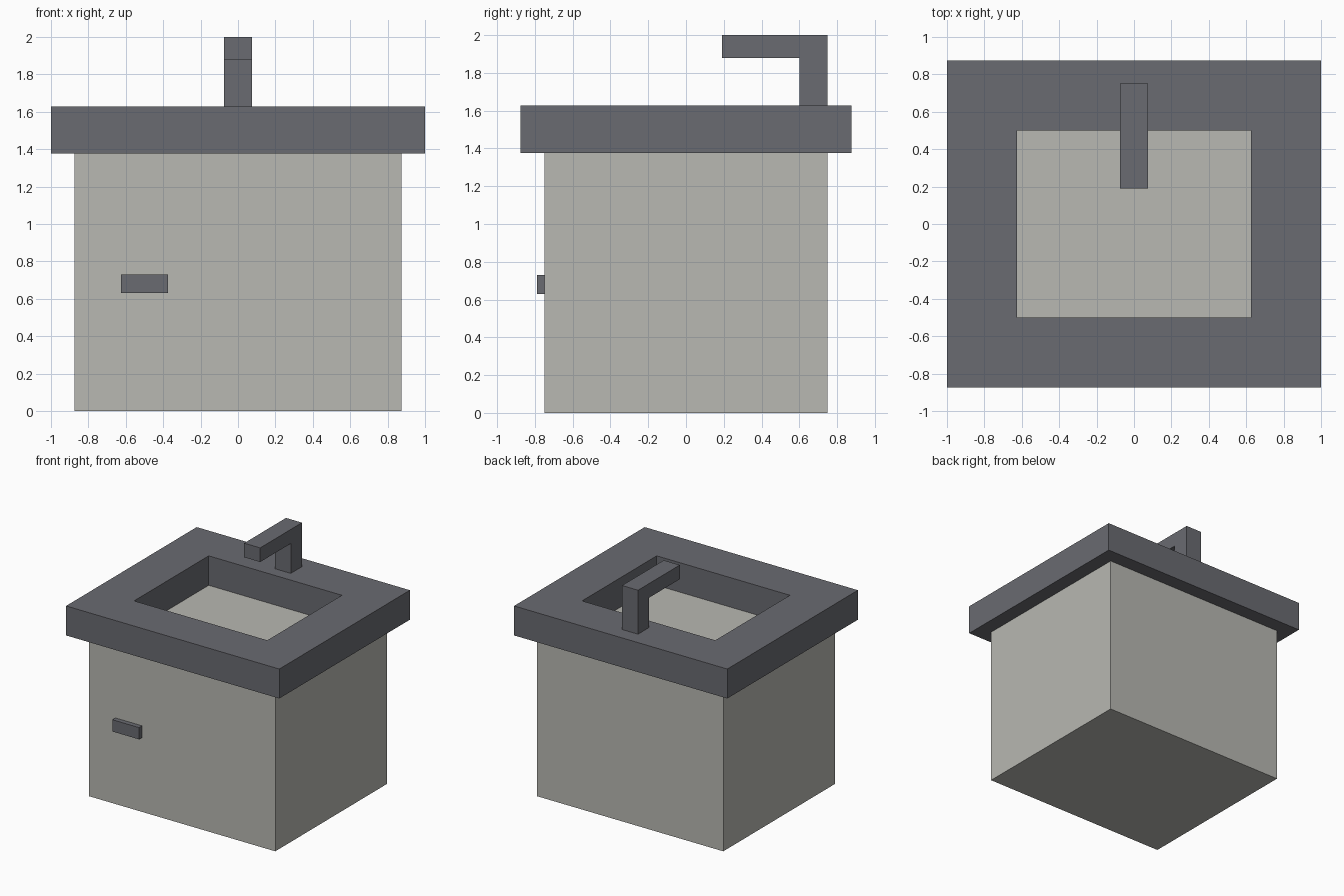
import bpy
import bmesh

if "Cube" in bpy.data.objects:
    bpy.data.objects.remove(bpy.data.objects["Cube"])


def material(name, rgb):
    mat = bpy.data.materials.new(name)
    mat.diffuse_color = (*rgb, 1.0)
    mat.use_nodes = True
    mat.node_tree.nodes["Principled BSDF"].inputs["Base Color"].default_value = mat.diffuse_color
    return mat


STONE = material("pale_grey", (0.479, 0.479, 0.445))
SLATE = material("dark_slate", (0.144, 0.147, 0.165))


def finish(bm, name, mat):
    bmesh.ops.recalc_face_normals(bm, faces=bm.faces)
    mesh = bpy.data.meshes.new(name)
    bm.to_mesh(mesh)
    bm.free()
    mesh.materials.append(mat)
    obj = bpy.data.objects.new(name, mesh)
    bpy.context.collection.objects.link(obj)
    return obj


def prism(name, outline, depth, mat):
    """Extrude a closed outline of 3D points along the depth vector."""
    bm = bmesh.new()
    face = bm.faces.new([bm.verts.new(p) for p in outline])
    ext = bmesh.ops.extrude_face_region(bm, geom=[face], use_keep_orig=True)
    verts = [v for v in ext["geom"] if isinstance(v, bmesh.types.BMVert)]
    bmesh.ops.translate(bm, verts=verts, vec=depth)
    return finish(bm, name, mat)


def rectangle(hx, hy, z):
    return [(-hx, -hy, z), (hx, -hy, z), (hx, hy, z), (-hx, hy, z)]


def frame(name, outer, inner, z0, z1, mat):
    """Rectangular slab with a rectangular opening through it."""
    bm = bmesh.new()
    loops = [[bm.verts.new(p) for p in rectangle(*size, z)]
             for size, z in ((outer, z0), (outer, z1), (inner, z1), (inner, z0))]
    for k in range(4):
        a, b = loops[k], loops[(k + 1) % 4]
        for i in range(4):
            j = (i + 1) % 4
            bm.faces.new((a[i], a[j], b[j], b[i]))
    return finish(bm, name, mat)


# Cabinet body; its top is the basin floor
prism("cabinet", rectangle(0.875, 0.75, 0), (0, 0, 1.377), STONE)

# Overhanging worktop with the basin opening
frame("worktop", (1.0, 0.875), (0.625, 0.5), 1.377, 1.627, SLATE)

# Tap: post and spout as one bent profile
tap = [(0.6, 1.627), (0.75, 1.627), (0.75, 2.0),
       (0.19, 2.0), (0.19, 1.88), (0.6, 1.88)]
prism("tap", [(-0.075, y, z) for y, z in tap], (0.15, 0, 0), SLATE)

# Door handle on the front
handle = [(-0.625, 0.63), (-0.375, 0.63), (-0.375, 0.73), (-0.625, 0.73)]
prism("door_handle", [(x, -0.79, z) for x, z in handle], (0, 0.04, 0), SLATE)
